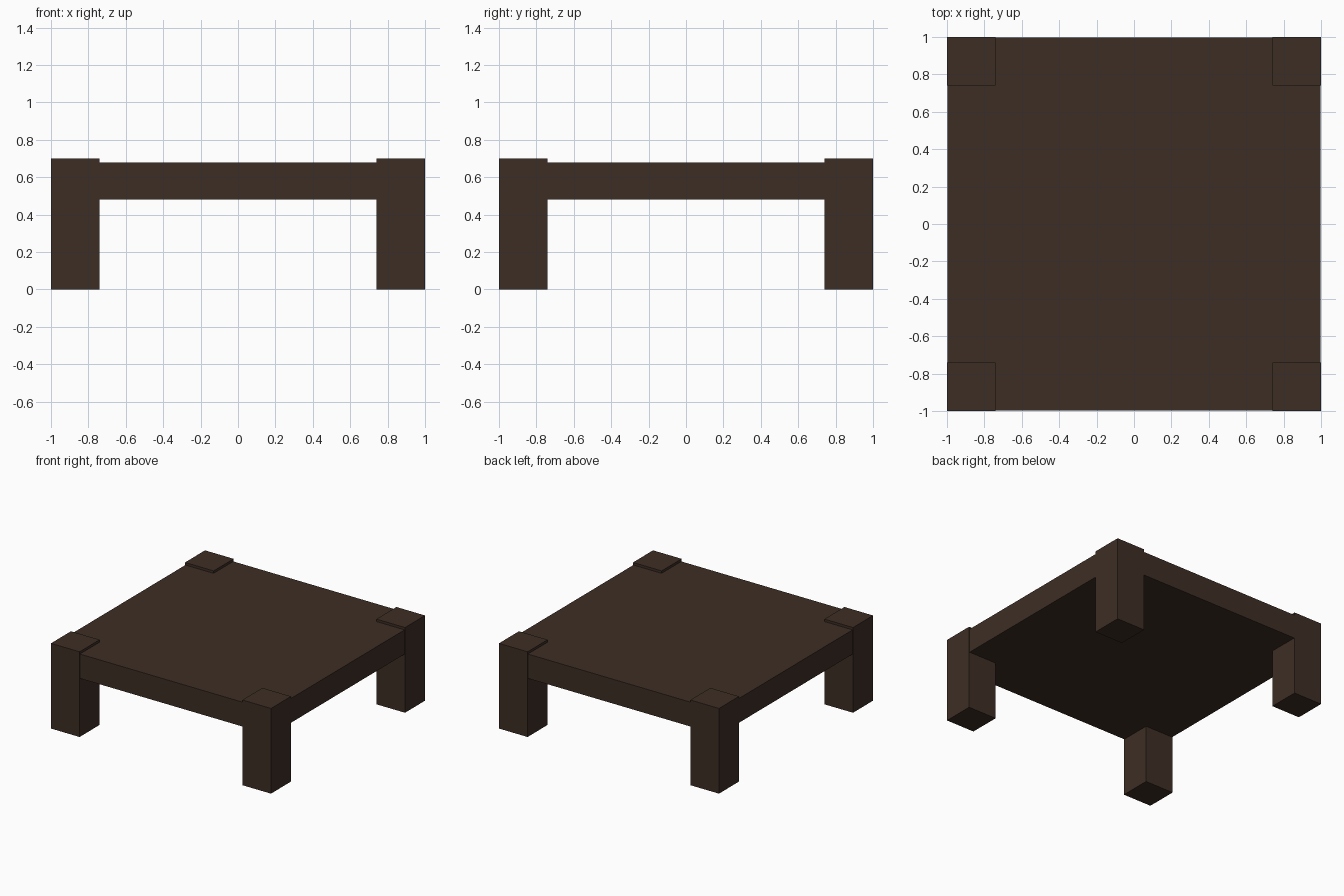
import bpy

if "Cube" in bpy.data.objects:
    bpy.data.objects.remove(bpy.data.objects["Cube"])

wood = bpy.data.materials.new("dark brown wood")
wood.diffuse_color = (0.047, 0.027, 0.018, 1)
wood.use_nodes = True
wood.node_tree.nodes["Principled BSDF"].inputs["Base Color"].default_value = wood.diffuse_color


def box(name, lo, hi):
    """Axis-aligned box between two corners."""
    bpy.ops.mesh.primitive_cube_add(size=1, location=[(a + b) / 2 for a, b in zip(lo, hi)])
    ob = bpy.context.object
    ob.name = name
    ob.scale = [b - a for a, b in zip(lo, hi)]
    bpy.ops.object.transform_apply(location=False, rotation=False, scale=True)
    ob.data.materials.append(wood)
    return ob


# Thick slab top, set just inside the outer faces of the legs
box("table_top", (-0.996, -0.996, 0.48), (0.996, 0.996, 0.68))

# Square corner legs that rise slightly above the top
W = 0.26
for sx, side in ((-1, "left"), (1, "right")):
    for sy, end in ((-1, "front"), (1, "back")):
        cx, cy = sx * (1 - W / 2), sy * (1 - W / 2)
        box(f"{end}_{side}_leg", (cx - W / 2, cy - W / 2, 0), (cx + W / 2, cy + W / 2, 0.70))
